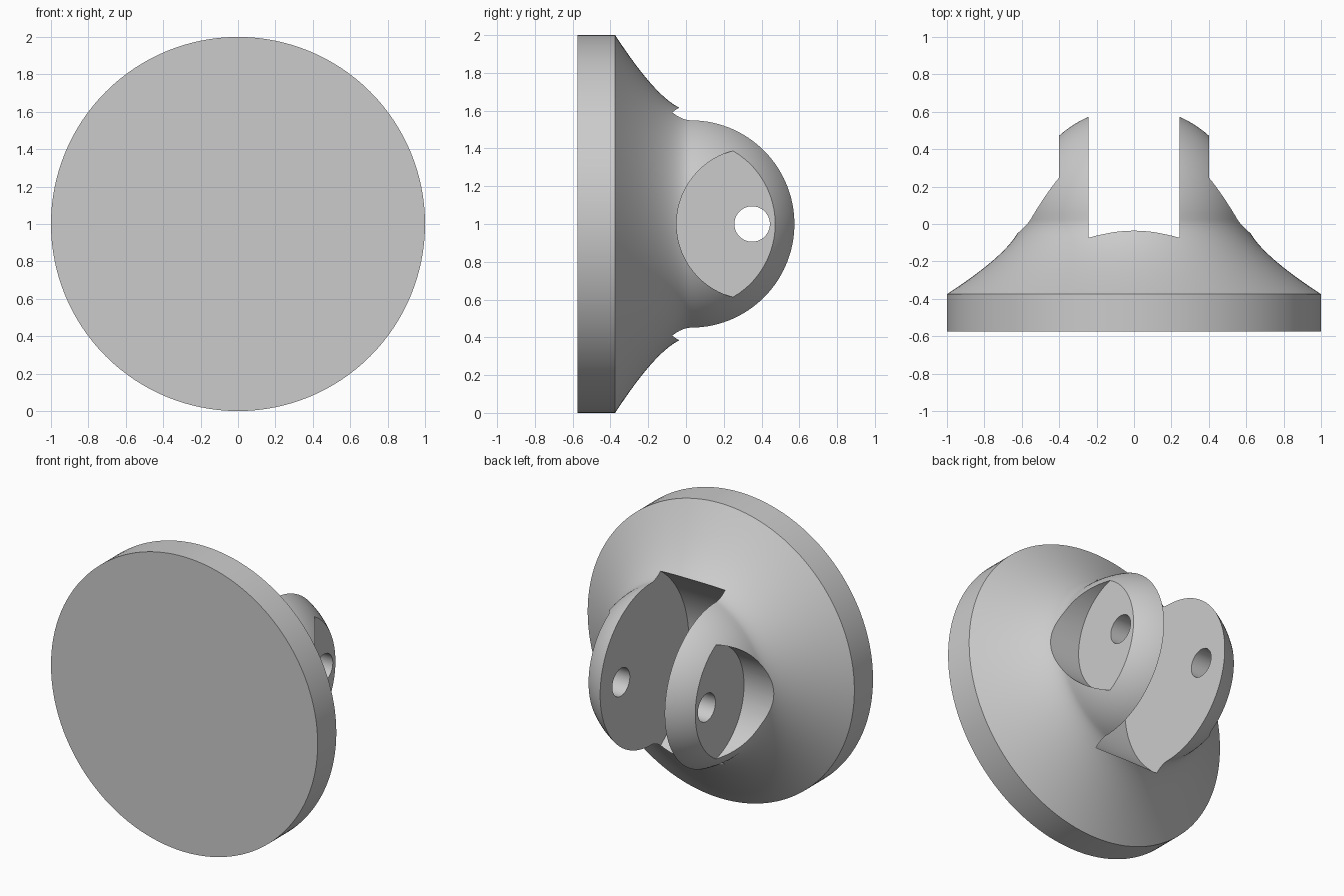
import bpy, bmesh, math
from mathutils import Matrix, Vector

cube = bpy.data.objects.get("Cube")
if cube:
    bpy.data.objects.remove(cube)

grey = bpy.data.materials.new("plain_grey")
grey.use_nodes = True
colour = (0.6, 0.6, 0.6, 1)
grey.diffuse_color = colour
grey.node_tree.nodes["Principled BSDF"].inputs["Base Color"].default_value = colour

AXIS_Z = 1.0        # height of the disc axis
PIN_Y = 0.35        # position of the pin axis along y
DOME_Y, DOME_R = 0.025, 0.6


def make_object(name, bm):
    bmesh.ops.recalc_face_normals(bm, faces=bm.faces)
    mesh = bpy.data.meshes.new(name)
    bm.to_mesh(mesh)
    bm.free()
    mesh.materials.append(grey)
    obj = bpy.data.objects.new(name, mesh)
    bpy.context.collection.objects.link(obj)
    return obj


def revolve(name, profile, steps=128):
    """Turn (radius, y) points around the disc axis."""
    bm = bmesh.new()
    verts = [bm.verts.new((r, y, AXIS_Z)) for r, y in profile]
    edges = [bm.edges.new(pair) for pair in zip(verts, verts[1:])]
    bmesh.ops.spin(bm, geom=verts + edges, cent=(0, 0, AXIS_Z), axis=(0, 1, 0),
                   angle=math.tau, steps=steps)
    bmesh.ops.remove_doubles(bm, verts=bm.verts, dist=0.0001)
    return make_object(name, bm)


def cylinder_cutter(name, radius, x0, x1, segments=96):
    """Cylinder along x, centred on the pin axis."""
    bm = bmesh.new()
    place = (Matrix.Translation(((x0 + x1) / 2, PIN_Y, AXIS_Z))
             @ Matrix.Rotation(math.pi / 2, 4, 'Y'))
    bmesh.ops.create_cone(bm, cap_ends=True, segments=segments, radius1=radius,
                          radius2=radius, depth=x1 - x0, matrix=place)
    obj = make_object(name, bm)
    obj.hide_render = True
    return obj


# Body: disc rim, flared neck, domed end
rim, bend, neck = Vector((1, -0.375)), Vector((DOME_R, -0.115)), Vector((DOME_R, DOME_Y))
profile = [(0, -0.575), (1, -0.575)]
for i in range(21):
    t = i / 20
    profile.append(tuple(rim * (1 - t) ** 2 + bend * 2 * t * (1 - t) + neck * t * t))
for i in range(1, 33):
    a = math.pi / 2 * i / 32
    profile.append((DOME_R * math.cos(a) if i < 32 else 0, DOME_Y + DOME_R * math.sin(a)))
body = revolve("clevis_mount", profile)

# Central slot, side pockets and pin hole
cutters = [
    cylinder_cutter("slot_cutter", 0.727, -0.242, 0.242, 128),
    cylinder_cutter("left_pocket_cutter", 0.4, 0.4, 1.2),
    cylinder_cutter("right_pocket_cutter", 0.4, -1.2, -0.4),
    cylinder_cutter("pin_hole_cutter", 0.094, -1.3, 1.3, 48),
]
bpy.context.view_layer.objects.active = body
for cutter in cutters:
    mod = body.modifiers.new(cutter.name, 'BOOLEAN')
    mod.operation = 'DIFFERENCE'
    mod.solver = 'EXACT'
    mod.object = cutter
    bpy.ops.object.modifier_apply(modifier=mod.name)
for cutter in cutters:
    bpy.data.objects.remove(cutter)

# Smooth curved surfaces, crisp cut edges
bpy.ops.object.select_all(action='DESELECT')
body.select_set(True)
bpy.ops.object.shade_smooth_by_angle(angle=math.radians(25))
